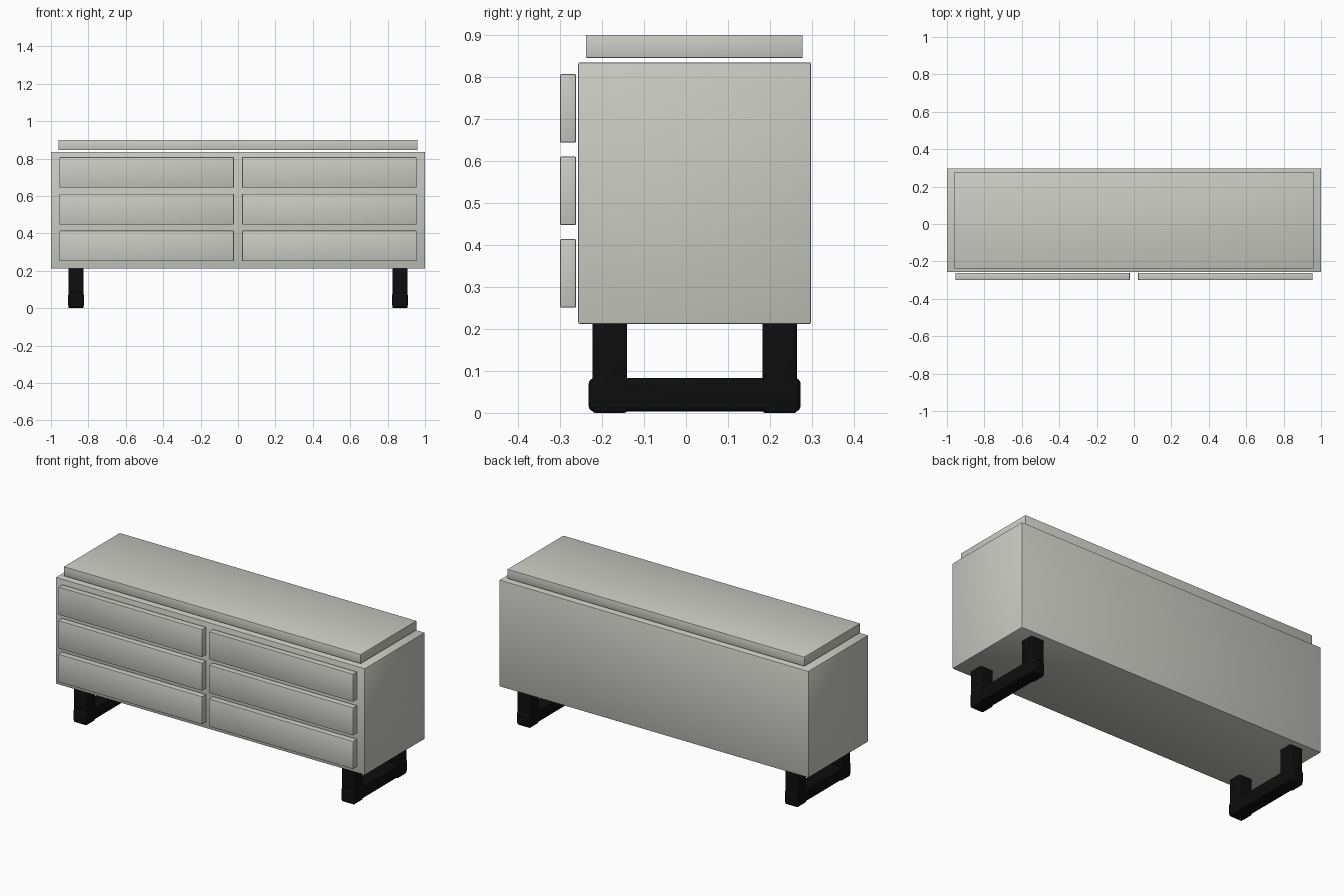
import bpy
import bmesh
from mathutils import Vector

cube = bpy.data.objects.get("Cube")
if cube:
    bpy.data.objects.remove(cube, do_unlink=True)


def make_material(name, rgb):
    mat = bpy.data.materials.new(name)
    mat.use_nodes = True
    mat.diffuse_color = (*rgb, 1)
    mat.node_tree.nodes["Principled BSDF"].inputs["Base Color"].default_value = (*rgb, 1)
    return mat


warm_grey = make_material("warm grey paint", (0.6, 0.6, 0.56))
black = make_material("black metal", (0.004, 0.004, 0.004))


def box(name, low, high, mat, bevel=0.003, segments=2):
    """Bevelled box spanning two opposite corners."""
    low, high = Vector(low), Vector(high)
    size, centre = high - low, (low + high) / 2
    bm = bmesh.new()
    bmesh.ops.create_cube(bm, size=1)
    bmesh.ops.scale(bm, vec=size, verts=bm.verts)
    bmesh.ops.bevel(bm, geom=bm.edges[:], offset=bevel, segments=segments,
                    profile=0.5, affect='EDGES')
    mesh = bpy.data.meshes.new(name)
    bm.to_mesh(mesh)
    bm.free()
    mesh.materials.append(mat)
    obj = bpy.data.objects.new(name, mesh)
    obj.location = centre
    bpy.context.collection.objects.link(obj)
    bpy.ops.object.select_all(action='DESELECT')
    obj.select_set(True)
    bpy.context.view_layer.objects.active = obj
    bpy.ops.object.shade_smooth_by_angle()
    return obj


# Cabinet body and the separate top slab
box("cabinet_body", (-1, -0.257, 0.212), (1, 0.298, 0.835), warm_grey, 0.004)
box("top_slab", (-0.96, -0.238, 0.846), (0.96, 0.278, 0.9), warm_grey, 0.001)

# Two columns of three drawer fronts
for side, x in (("right", -0.488), ("left", 0.488)):
    for row, level in enumerate(("bottom", "middle", "top")):
        z = 0.251 + row * 0.1965
        box(f"{level}_{side}_drawer", (x - 0.466, -0.3, z),
            (x + 0.466, -0.262, z + 0.163), warm_grey)

# Sled legs: two posts joined by a floor runner on each side
for side, x in (("right", -0.866), ("left", 0.866)):
    for end, y in (("front", -0.182), ("back", 0.223)):
        box(f"{end}_{side}_post", (x - 0.041, y - 0.041, 0),
            (x + 0.041, y + 0.041, 0.22), black, 0.006, 3)
    box(f"{side}_runner", (x - 0.042, -0.232, 0.003),
        (x + 0.042, 0.273, 0.083), black, 0.014, 4)
